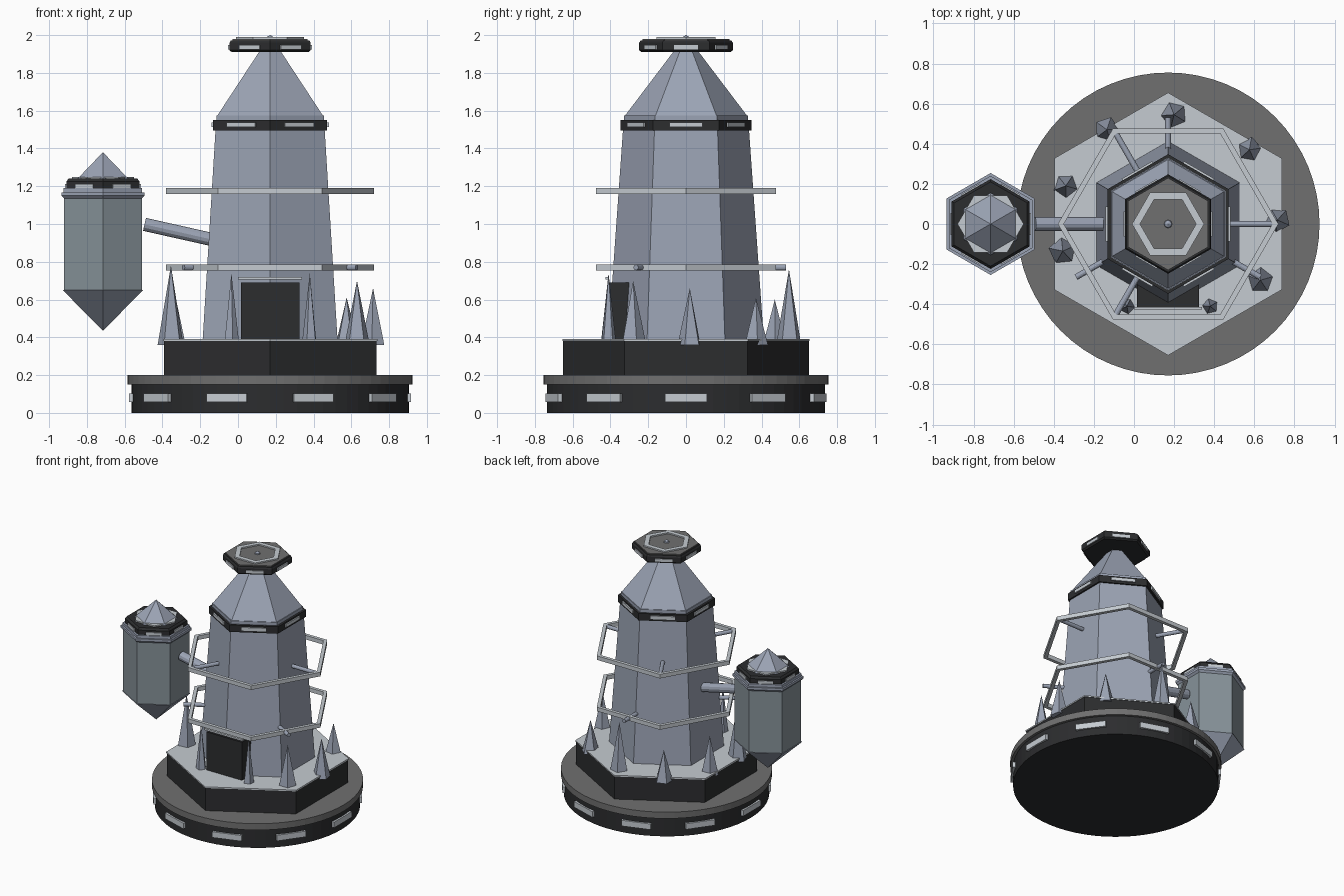
import bpy, bmesh, math
from mathutils import Vector, Matrix

if "Cube" in bpy.data.objects:
    bpy.data.objects.remove(bpy.data.objects["Cube"])

def mat(name, r, g, b):
    m = bpy.data.materials.new(name)
    m.diffuse_color = (r, g, b, 1)
    m.use_nodes = True
    m.node_tree.nodes["Principled BSDF"].inputs["Base Color"].default_value = m.diffuse_color
    return m

DARK = mat("dark", 0.025, 0.026, 0.028)
GREY = mat("grey", 0.16, 0.16, 0.16)
LIGHT = mat("light", 0.56, 0.60, 0.64)
BLUE = mat("blue_grey", 0.33, 0.37, 0.46)
POD = mat("pod_grey", 0.24, 0.29, 0.32)
TX, PX = 0.17, -0.715          # tower axis, pod axis

def finish(bm, name, m):
    bmesh.ops.recalc_face_normals(bm, faces=bm.faces)
    me = bpy.data.meshes.new(name)
    bm.to_mesh(me)
    bm.free()
    me.materials.append(m)
    ob = bpy.data.objects.new(name, me)
    bpy.context.collection.objects.link(ob)
    return ob

def lathe(name, prof, m, x=TX, y=0, n=6, phase=90, closed=False):
    """Faceted solid from (radius, z) profile; closed=True gives a ring."""
    bm = bmesh.new()
    rows = []
    for r, z in prof:
        if r == 0:
            rows.append([bm.verts.new((x, y, z))] * n)
            continue
        a = [math.radians(phase) + i * math.tau / n for i in range(n)]
        rows.append([bm.verts.new((x + r * math.cos(t), y + r * math.sin(t), z)) for t in a])
    pairs = list(zip(rows, rows[1:])) + ([(rows[-1], rows[0])] if closed else [])
    for lo, hi in pairs:
        for i in range(n):
            j = (i + 1) % n
            bm.faces.new(list(dict.fromkeys((lo[i], lo[j], hi[j], hi[i]))))
    if not closed:
        for row in (rows[0], rows[-1]):
            if row[0] is not row[1]:
                bm.faces.new(row)
    return finish(bm, name, m)

def ring(name, ro, ri, z0, z1, m, x=TX, phase=0):
    return lathe(name, [(ro, z0), (ro, z1), (ri, z1), (ri, z0)], m, x, phase=phase, closed=True)

def box(name, loc, size, m, rot=0):
    bm = bmesh.new()
    bmesh.ops.create_cube(bm, size=1, matrix=Matrix.Translation(loc)
                          @ Matrix.Rotation(rot, 4, 'Z') @ Matrix.Diagonal((*size, 1)))
    return finish(bm, name, m)

def panels(name, n, dist, z, width, height, x=TX, depth=0.02):
    for i in range(n):
        a = i * math.tau / n
        box(f"{name}_{i}", (x + dist * math.cos(a), dist * math.sin(a), z),
            (depth, width, height), LIGHT, a)

def rod(name, p, q, r, m):
    p, q = Vector(p), Vector(q)
    d = q - p
    bm = bmesh.new()
    bmesh.ops.create_cone(bm, cap_ends=True, segments=12, radius1=r, radius2=r, depth=d.length,
                          matrix=Matrix.Translation((p + q) / 2)
                          @ d.to_track_quat('Z', 'Y').to_matrix().to_4x4())
    return finish(bm, name, m)

# round base with light panels
lathe("base_drum", [(0.735, 0), (0.735, 0.15)], DARK, n=64)
lathe("base_disc", [(0.755, 0.15), (0.755, 0.2)], GREY, n=64)
panels("base_light", 10, 0.737, 0.08, 0.22, 0.045)

# hexagonal platform
lathe("platform", [(0.65, 0.2), (0.65, 0.38)], DARK)
lathe("platform_top", [(0.655, 0.38), (0.655, 0.39)], LIGHT)

# tower, band, roof
lathe("tower_body", [(0.412, 0.39), (0.33, 1.55)], BLUE)
lathe("tower_band", [(0.348, 1.495), (0.348, 1.55)], DARK)
panels("band_light", 6, 0.301, 1.525, 0.175, 0.025)
lathe("tower_trim", [(0.328, 1.55), (0.328, 1.575)], BLUE)
lathe("roof", [(0.322, 1.575), (0, 2.0)], BLUE)

# cap on the roof
lathe("cap", [(0.235, 1.91), (0.248, 1.92), (0.248, 1.96), (0.24, 1.972)], DARK)
lathe("cap_top", [(0.23, 1.97), (0.23, 1.98)], GREY)
ring("cap_ring", 0.18, 0.14, 1.975, 1.99, LIGHT)
panels("cap_light", 6, 0.212, 1.935, 0.125, 0.024)
lathe("cap_stud", [(0.022, 1.975), (0.018, 1.99), (0, 2.0)], BLUE, n=8)

# railings with struts
for name, z, start in (("lower", 0.77, 90), ("upper", 1.175, 0)):
    ring(f"{name}_rail", 0.55, 0.52, z - 0.016, z + 0.016, LIGHT)
    for k in range(3):
        a = math.radians(start + 120 * k)
        c, s = math.cos(a), math.sin(a)
        rod(f"{name}_strut_{k}", (TX + 0.28 * c, 0.28 * s, z),
            (TX + 0.53 * c, 0.53 * s, z), 0.015, BLUE)

# doorway
box("door", (TX, -0.265, 0.54), (0.31, 0.3, 0.3), DARK)
box("door_lintel", (TX, -0.42, 0.713), (0.34, 0.014, 0.014), LIGHT)

# spikes around the tower: x, y, radius, bottom, tip
spikes = [(-0.135, 0.47, 0.065, 0.36, 0.60), (0.2, 0.545, 0.07, 0.36, 0.76),
          (0.575, 0.37, 0.065, 0.36, 0.61), (0.715, 0.02, 0.065, 0.36, 0.66),
          (0.63, -0.28, 0.07, 0.36, 0.70), (-0.34, 0.19, 0.065, 0.36, 0.66),
          (-0.355, -0.135, 0.072, 0.36, 0.78),
          (-0.035, -0.41, 0.04, 0.38, 0.74), (0.38, -0.41, 0.04, 0.38, 0.74)]
for i, (x, y, r, z0, z1) in enumerate(spikes):
    lathe(f"spike_{i}", [(r, z0), (0, z1)], BLUE, x, y, n=5, phase=i * 40)

# hanging pod and its arm
rod("pod_arm", (-0.495, 0, 0.998), (-0.08, 0, 0.905), 0.035, BLUE)
lathe("pod_body", [(0.238, 0.65), (0.238, 1.15)], POD, PX)
lathe("pod_tip", [(0, 0.435), (0.246, 0.65)], BLUE, PX)
lathe("pod_collar", [(0.238, 1.135), (0.254, 1.15), (0.254, 1.168)], BLUE, PX)
lathe("pod_step", [(0.24, 1.168), (0.24, 1.19)], BLUE, PX)
lathe("pod_band", [(0.224, 1.19), (0.224, 1.225), (0.21, 1.24)], DARK, PX)
panels("pod_light", 6, 0.191, 1.2, 0.11, 0.024, PX)
ring("pod_ring", 0.165, 0.12, 1.235, 1.25, LIGHT, PX)
lathe("pod_roof", [(0.155, 1.24), (0, 1.38)], BLUE, PX)
